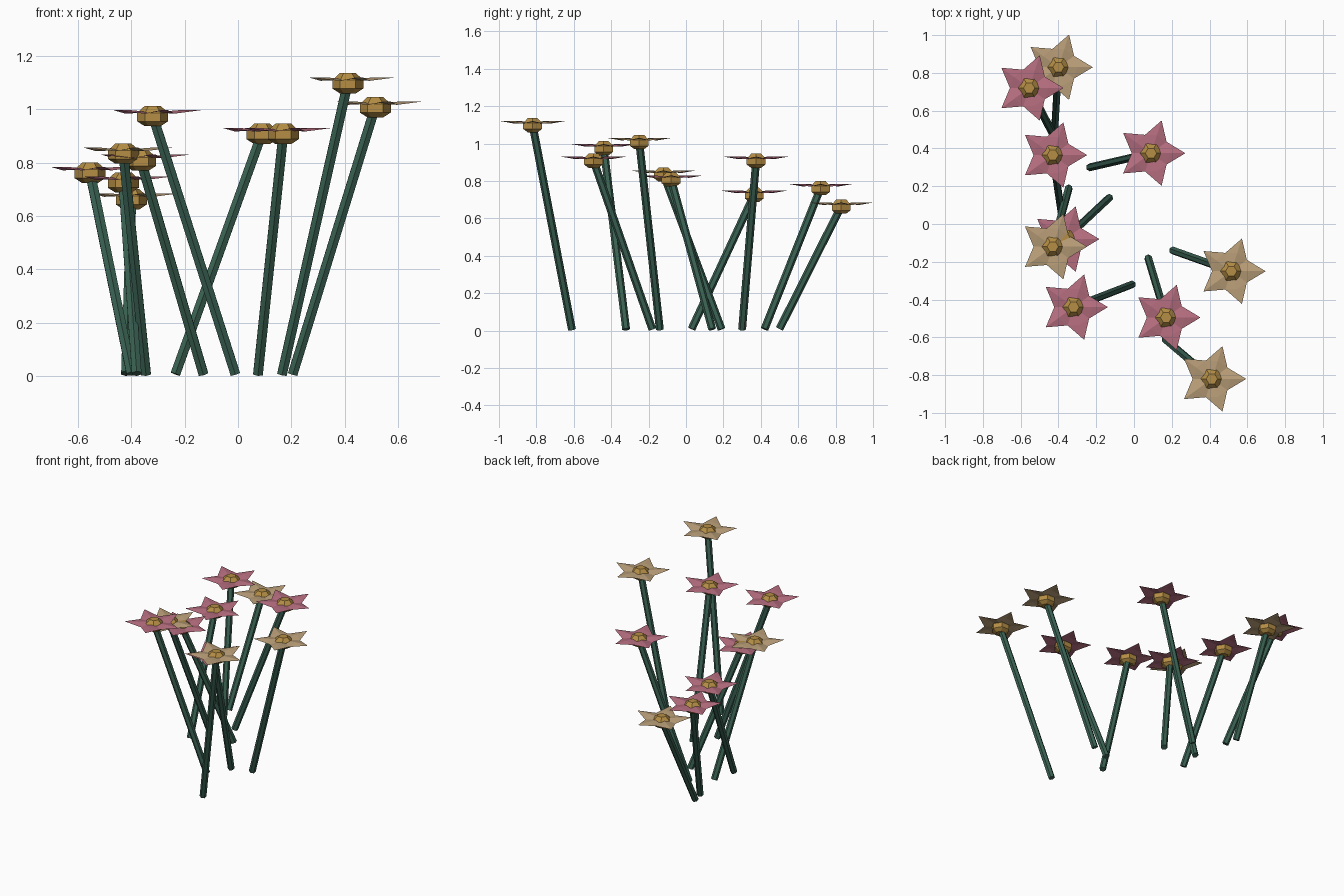
import bpy, bmesh, math
from mathutils import Vector, Matrix

if "Cube" in bpy.data.objects:
    bpy.data.objects.remove(bpy.data.objects["Cube"])


def material(name, rgb):
    m = bpy.data.materials.new(name)
    m.diffuse_color = (*rgb, 1)
    m.use_nodes = True
    m.node_tree.nodes["Principled BSDF"].inputs["Base Color"].default_value = m.diffuse_color
    return m


PINK = material("dusty pink", (0.47, 0.155, 0.215))
TAN = material("warm tan", (0.49, 0.345, 0.19))
GOLD = material("pollen gold", (0.46, 0.27, 0.06))
GREEN = material("stem green", (0.042, 0.12, 0.085))


def add_object(name, bm, mat):
    bmesh.ops.recalc_face_normals(bm, faces=bm.faces)
    mesh = bpy.data.meshes.new(name)
    bm.to_mesh(mesh)
    bm.free()
    mesh.materials.append(mat)
    obj = bpy.data.objects.new(name, mesh)
    bpy.context.collection.objects.link(obj)
    return obj


def polar(r, deg, z):
    a = math.radians(deg)
    return Vector((r * math.cos(a), r * math.sin(a), z))


# Six-sided leaning stem between two points
def stem(name, base, head, r=0.021):
    axis = head - base
    tilt = axis.angle(Vector((0, 0, 1)))
    base = base + Vector((0, 0, r * math.sin(tilt)))
    axis = head - base
    rot = Vector((0, 0, 1)).rotation_difference(axis).to_matrix().to_4x4()
    bm = bmesh.new()
    bmesh.ops.create_cone(bm, cap_ends=True, segments=6, radius1=r, radius2=r,
                          depth=axis.length,
                          matrix=Matrix.Translation((base + head) / 2) @ rot)
    add_object(name, bm, GREEN)


# Five pointed petals, each folded along its middle
def petals(name, head, mat):
    bm = bmesh.new()
    hub = bm.verts.new(head + Vector((0, 0, 0.012)))
    tips, ridges, notches = [], [], []
    for i in range(5):
        a = 72 * i
        tips.append(bm.verts.new(head + polar(0.182, a, 0.020)))
        ridges.append(bm.verts.new(head + polar(0.10, a, 0.020)))
        notches.append(bm.verts.new(head + polar(0.102, a + 36, 0.007)))
    for i in range(5):
        for n in (notches[i], notches[i - 1]):
            bm.faces.new((hub, ridges[i], n))
            bm.faces.new((ridges[i], tips[i], n))
    obj = add_object(name, bm, mat)
    # all petal tops face upward
    for p in obj.data.polygons:
        if p.normal.z < 0:
            p.flip()


# Faceted flower centre made from stacked hexagon rings
def flower_centre(name, head):
    bm = bmesh.new()
    rings = [[bm.verts.new(head + polar(r, 60 * i, z)) for i in range(6)]
             for r, z in ((0.030, -0.040), (0.058, -0.022),
                          (0.058, 0.010), (0.030, 0.036))]
    for lo, hi in zip(rings, rings[1:]):
        for i in range(6):
            j = (i + 1) % 6
            bm.faces.new((lo[i], lo[j], hi[j], hi[i]))
    bm.faces.new(rings[0][::-1])
    bm.faces.new(rings[-1])
    add_object(name, bm, GOLD)


# Each flower: head x, y, z, foot x, y, petal colour
FLOWERS = [
    (-0.40, 0.83, 0.665, -0.42, 0.50, TAN),
    (-0.555, 0.72, 0.764, -0.40, 0.42, PINK),
    (-0.43, 0.365, 0.728, -0.38, 0.03, PINK),
    (0.09, 0.375, 0.91, -0.235, 0.30, PINK),
    (-0.365, -0.08, 0.81, -0.13, 0.14, PINK),
    (-0.43, -0.12, 0.836, -0.345, 0.19, TAN),
    (-0.32, -0.44, 0.977, -0.01, -0.32, PINK),
    (0.17, -0.495, 0.91, 0.075, -0.18, PINK),
    (0.515, -0.25, 1.01, 0.205, -0.14, TAN),
    (0.412, -0.82, 1.10, 0.165, -0.61, TAN),
]

for k, (hx, hy, hz, fx, fy, colour) in enumerate(FLOWERS, 1):
    top = Vector((hx, hy, hz))
    stem(f"stem_{k}", Vector((fx, fy, 0)), top)
    petals(f"petals_{k}", top, colour)
    flower_centre(f"flower_centre_{k}", top)
